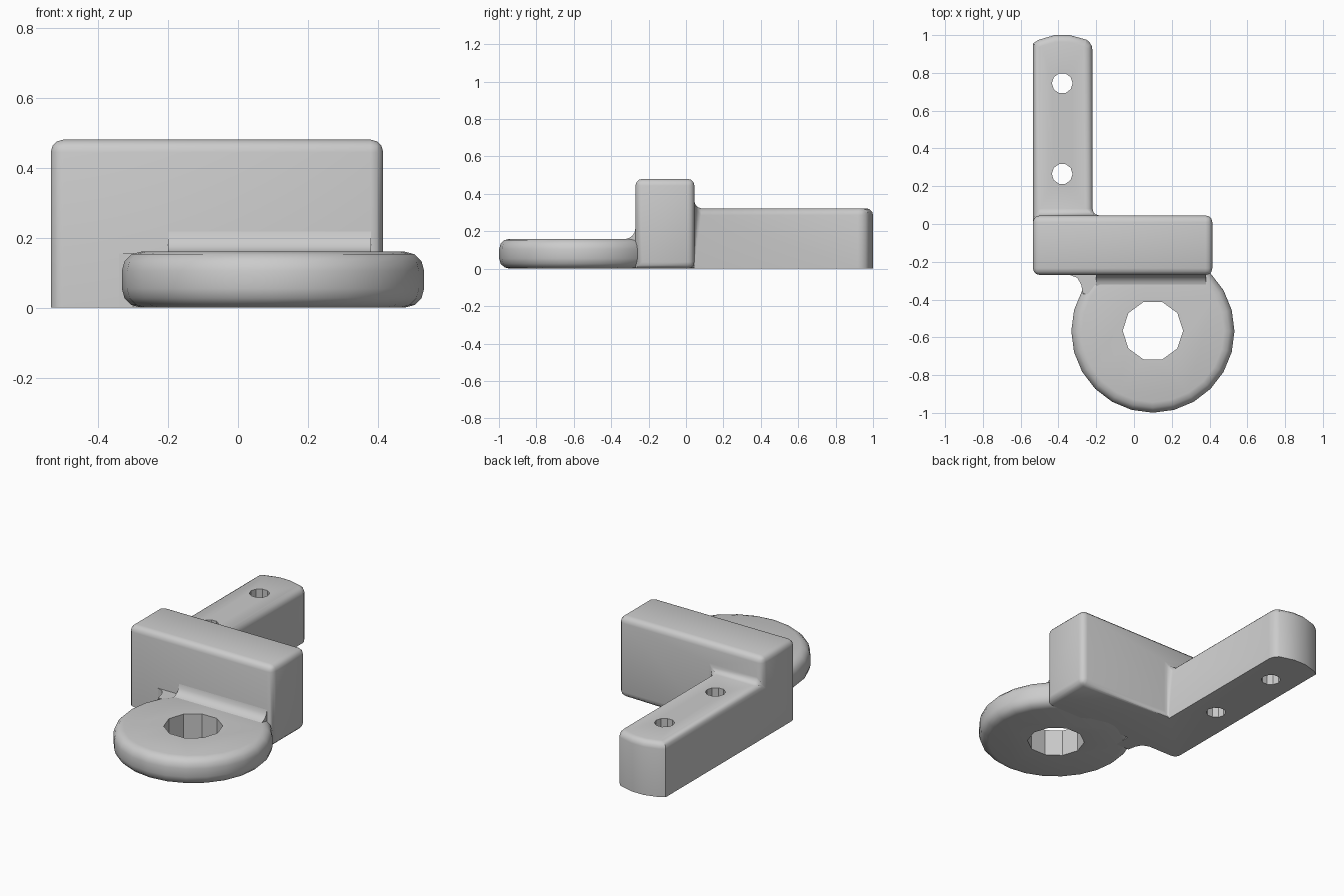
import bpy, bmesh
from math import sin, cos, pi, radians
from mathutils import Vector

if "Cube" in bpy.data.objects:
    bpy.data.objects.remove(bpy.data.objects["Cube"], do_unlink=True)

grey = bpy.data.materials.new("plain grey")
grey.use_nodes = True
grey.diffuse_color = (0.6, 0.6, 0.6, 1)
grey.node_tree.nodes["Principled BSDF"].inputs["Base Color"].default_value = (0.6, 0.6, 0.6, 1)


def prism(name, outline, extrude):
    """Extrude a closed outline of points along a vector."""
    bm = bmesh.new()
    face = bm.faces.new([bm.verts.new(p) for p in outline])
    top = bmesh.ops.extrude_face_region(bm, geom=[face])["geom"]
    bmesh.ops.translate(bm, vec=extrude, verts=[v for v in top if isinstance(v, bmesh.types.BMVert)])
    bmesh.ops.recalc_face_normals(bm, faces=bm.faces)
    mesh = bpy.data.meshes.new(name)
    bm.to_mesh(mesh)
    bm.free()
    mesh.materials.append(grey)
    obj = bpy.data.objects.new(name, mesh)
    bpy.context.collection.objects.link(obj)
    return obj


def disc(name, x, y, radius, sides, z, height):
    ring = [(x + radius * cos(2 * pi * i / sides), y + radius * sin(2 * pi * i / sides), z)
            for i in range(sides)]
    return prism(name, ring, (0, 0, height))


def combine(obj, other, operation):
    """Boolean with another object, which is used up."""
    mod = obj.modifiers.new("combine", 'BOOLEAN')
    mod.operation, mod.object, mod.solver = operation, other, 'EXACT'
    bpy.context.view_layer.objects.active = obj
    bpy.ops.object.modifier_apply(modifier=mod.name)
    bpy.data.objects.remove(other, do_unlink=True)


def round_edges(obj, rule, size):
    """Bevel the sharp edges whose midpoint fits the rule, concave ones too."""
    bm = bmesh.new()
    bm.from_mesh(obj.data)
    bmesh.ops.remove_doubles(bm, verts=bm.verts, dist=0.0005)
    bmesh.ops.dissolve_limit(bm, angle_limit=radians(1), verts=bm.verts, edges=bm.edges)
    edges = [e for e in bm.edges if e.calc_face_angle(0) > radians(30)
             and rule((e.verts[0].co + e.verts[1].co) / 2)]
    bmesh.ops.bevel(bm, geom=edges, offset=size, segments=3, profile=0.5,
                    affect='EDGES', clamp_overlap=True)
    bm.to_mesh(obj.data)
    bm.free()


def fillet(name, corner, a, b, size, extrude):
    """Concave quarter-round strip filling the corner between directions a and b."""
    c, a, b = Vector(corner), Vector(a), Vector(b)
    arc = [c + a * size * (1 - sin(t)) + b * size * (1 - cos(t))
           for t in (i * pi / 8 for i in range(5))]
    return prism(name, [c - (a + b) * 0.02, c + a * size - b * 0.02] + arc
                 + [c + b * size - a * 0.02], extrude)


def smooth(obj):
    bpy.ops.object.select_all(action='DESELECT')
    obj.select_set(True)
    bpy.context.view_layer.objects.active = obj
    bpy.ops.object.shade_smooth_by_angle(angle=radians(35))


# Upright block joined to the long arm, with rounded and filleted edges
L, R, ARM_R, FRONT, BACK = -0.535, 0.415, -0.22, -0.27, 0.045
body = prism("block_and_arm", [(L, FRONT, 0), (R, FRONT, 0), (R, BACK, 0), (L, BACK, 0)], (0, 0, 0.48))
arm = prism("arm", [(L, -0.1, 0), (ARM_R, -0.1, 0), (ARM_R, 0.955, 0), (-0.25, 0.975, 0),
                    (-0.34, 1, 0), (-0.42, 1, 0), (-0.505, 0.975, 0), (L, 0.955, 0)], (0, 0, 0.323))
combine(body, arm, 'UNION')


def body_rule(m):
    flush_side = m.x < L + 0.01 and m.z < 0.3 and m.y > FRONT + 0.01
    arm_bottom = m.z < 0.01 and (m.y > BACK + 0.01 or m.y < FRONT + 0.01)
    return not flush_side and not arm_bottom


round_edges(body, body_rule, 0.05)
for y in (0.265, 0.745):
    combine(body, disc("bolt_hole", -0.38, y, 0.055, 10, -0.1, 0.7), 'DIFFERENCE')

# Round mounting eye with a faceted hole
eye = disc("mounting_eye", 0.1, -0.567, 0.432, 24, 0, 0.16)
round_edges(eye, lambda m: abs(m.z - 0.08) > 0.07, 0.055)
combine(eye, disc("eye_hole", 0.1, -0.565, 0.16, 10, -0.1, 0.4), 'DIFFERENCE')

# Fillets where the eye meets the block
top_fillet = fillet("eye_top_fillet", (-0.2, FRONT, 0.158), (0, -1, 0), (0, 0, 1), 0.06, (0.58, 0, 0))
side_fillet = prism("eye_side_fillet", [(-0.34, -0.26, 0), (-0.34, FRONT, 0), (-0.3, -0.285, 0),
                                        (-0.28, -0.32, 0), (-0.27, -0.37, 0), (-0.18, -0.37, 0),
                                        (-0.18, -0.26, 0)], (0, 0, 0.155))

for part in (body, eye, top_fillet, side_fillet):
    smooth(part)
